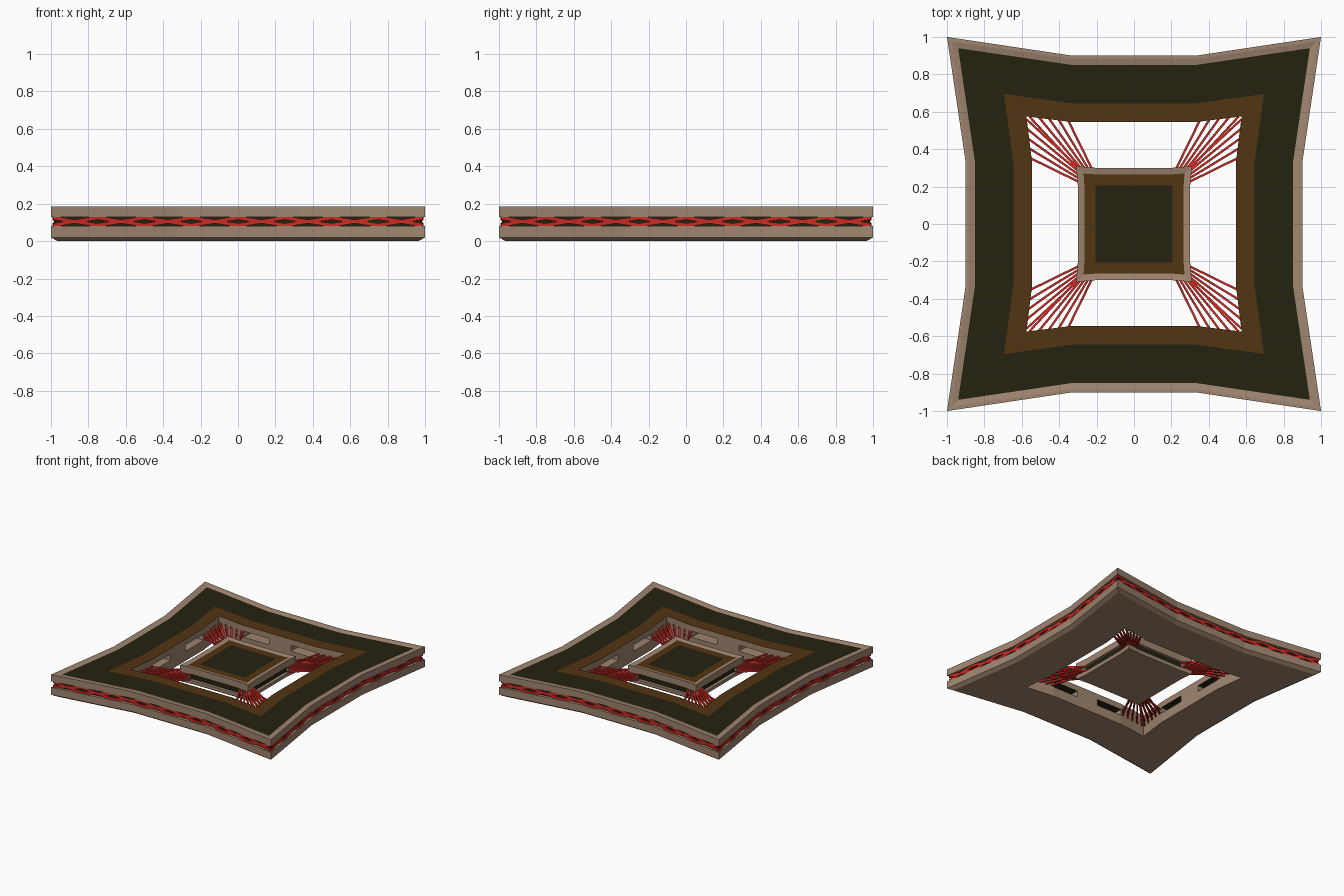
import bpy, bmesh
from mathutils import Vector, Matrix

if "Cube" in bpy.data.objects:
    bpy.data.objects.remove(bpy.data.objects["Cube"], do_unlink=True)


def material(name, rgb):
    m = bpy.data.materials.new(name)
    m.use_nodes = True
    m.diffuse_color = (*rgb, 1)
    m.node_tree.nodes["Principled BSDF"].inputs["Base Color"].default_value = (*rgb, 1)
    return m


MATS = [material("tan stone", (0.35, 0.235, 0.16)),
        material("dark olive", (0.017, 0.016, 0.005)),
        material("brown", (0.085, 0.035, 0.006)),
        material("red", (0.60, 0.025, 0.017))]
TAN, OLIVE, BROWN, RED = range(4)
BEND = 0.33          # where the long sides bend toward the corners
LOW, HIGH = 0.08, 0.13   # levels of the gap between the two slabs
TURNS = [Matrix.Rotation(i * 1.5707963, 3, 'Z') for i in range(4)]


def finish(name, bm):
    bmesh.ops.recalc_face_normals(bm, faces=bm.faces)
    mesh = bpy.data.meshes.new(name)
    bm.to_mesh(mesh)
    bm.free()
    for m in MATS:
        mesh.materials.append(m)
    obj = bpy.data.objects.new(name, mesh)
    bpy.context.collection.objects.link(obj)
    return obj


def outline(bm, corner, mid, z, bend):
    """Twelve-sided square outline with pulled-out corners."""
    quarter = [(corner, -corner), (mid, -bend), (mid, bend)]
    return [bm.verts.new(t @ Vector((x, y, z))) for t in TURNS for x, y in quarter]


def loft(name, profile, bend, closed):
    """Each profile row: corner, middle, height, colour of the band that follows."""
    bm = bmesh.new()
    loops = [outline(bm, c, m, z, bend) for c, m, z, _ in profile]
    for i in range(len(loops) - (0 if closed else 1)):
        a, b = loops[i], loops[(i + 1) % len(loops)]
        for j in range(12):
            k = (j + 1) % 12
            bm.faces.new((a[j], a[k], b[k], b[j])).material_index = profile[i][3]
    if not closed:
        bm.faces.new(loops[0]).material_index = TAN
        bm.faces.new(loops[-1]).material_index = profile[-1][3]
    return finish(name, bm)


def prism(bm, points, z0, z1, mat):
    low = [bm.verts.new((p[0], p[1], z0)) for p in points]
    top = [bm.verts.new((p[0], p[1], z1)) for p in points]
    faces = [bm.faces.new(low), bm.faces.new(top)]
    for i in range(len(points)):
        j = (i + 1) % len(points)
        faces.append(bm.faces.new((low[i], low[j], top[j], top[i])))
    for f in faces:
        f.material_index = mat


def bar(bm, p, q, width, height, mat):
    """Straight bar from p to q with a rectangular section."""
    side = (q - p).cross(Vector((0, 0, 1))).normalized() * width / 2
    up = Vector((0, 0, height / 2))
    ends = [[bm.verts.new(e + s * side + u * up)
             for s, u in ((-1, -1), (1, -1), (1, 1), (-1, 1))] for e in (p, q)]
    faces = [bm.faces.new(e) for e in ends]
    for i in range(4):
        j = (i + 1) % 4
        faces.append(bm.faces.new((ends[0][i], ends[0][j], ends[1][j], ends[1][i])))
    for f in faces:
        f.material_index = mat


# Outer ring: two slabs with a recessed gap on the outer and inner walls
loft("outer_ring", [
    (0.575, 0.545, 0.00, TAN), (0.965, 0.87, 0.00, TAN), (1.0, 0.90, 0.02, TAN),
    (1.0, 0.90, LOW, TAN), (0.975, 0.875, LOW, OLIVE), (0.975, 0.875, HIGH, TAN),
    (1.0, 0.90, HIGH, TAN), (1.0, 0.90, 0.185, TAN), (0.975, 0.883, 0.185, TAN),
    (0.94, 0.85, 0.178, OLIVE), (0.695, 0.645, 0.178, BROWN),
    (0.575, 0.545, 0.178, TAN), (0.575, 0.545, HIGH, OLIVE),
    (0.665, 0.635, HIGH, OLIVE), (0.665, 0.635, LOW, TAN),
    (0.575, 0.545, LOW, TAN)], BEND, True)

# Pillars that divide the inner gap of the ring into windows
bm = bmesh.new()
corner_post = [(0.545, BEND), (0.575, 0.575), (BEND, 0.545),
               (BEND, 0.64), (0.67, 0.67), (0.64, BEND)]
middle_post = [(0.545, -0.1), (0.64, -0.1), (0.64, 0.1), (0.545, 0.1)]
for t in TURNS:
    for shape in (corner_post, middle_post):
        prism(bm, [t @ Vector((x, y, 0)) for x, y in shape], LOW, HIGH, TAN)
finish("ring_inner_pillars", bm)

# Central platform with a recessed middle band
loft("central_platform", [
    (0.305, 0.295, 0.05, TAN), (0.31, 0.30, 0.06, TAN), (0.31, 0.30, LOW, TAN),
    (0.285, 0.275, LOW, OLIVE), (0.285, 0.275, HIGH, TAN), (0.31, 0.30, HIGH, TAN),
    (0.31, 0.30, 0.185, TAN), (0.27, 0.265, 0.178, BROWN),
    (0.205, 0.205, 0.178, OLIVE)], 0.2, False)

# Platform corner posts
bm = bmesh.new()
for t in TURNS:
    prism(bm, [t @ Vector((x, y, 0)) for x, y in
               ((0.23, 0.23), (0.30, 0.23), (0.31, 0.31), (0.23, 0.30))], LOW, HIGH, TAN)
finish("platform_corner_posts", bm)


def edge_point(x, z):
    """Point on the right-hand side of the ring, just inside the slab edge."""
    corner, mid = 0.988, 0.888
    x = max(-corner, min(corner, x))
    f = max(0, (abs(x) - BEND) / (corner - BEND))
    return Vector((mid + (corner - mid) * f, x, z))


# Crossed lattice around the outer gap
bm = bmesh.new()
centre, reach = (LOW + HIGH) / 2, (HIGH - LOW) / 2 - 0.005
for t in TURNS:
    for i in range(-8, 8):
        a, b = i / 8, (i + 1) / 8
        za, zb = ((1, 0, -1, 0)[k % 4] * reach for k in (i, i + 1))
        for s in (-1, 1):
            bar(bm, t @ edge_point(a, centre + s * za),
                t @ edge_point(b, centre + s * zb), 0.008, 0.02, RED)
finish("outer_lattice", bm)

# Fans of crossed rods tying the platform corners to the ring
bm = bmesh.new()
for t in TURNS:
    for i in range(5):
        f = i / 4
        start = (0.225 + 0.075 * f, 0.295)
        end = (0.355 + 0.205 * f, 0.56 + 0.015 * f)
        for swap in (1, -1):
            (ax, ay), (bx, by) = start[::swap], end[::swap]
            for za, zb in ((LOW, HIGH), (HIGH, LOW)):
                lift = 0.006 if za == LOW else -0.006
                bar(bm, t @ Vector((ax, ay, za + lift)),
                    t @ Vector((bx, by, zb - lift)), 0.012, 0.012, RED)
finish("corner_rods", bm)
